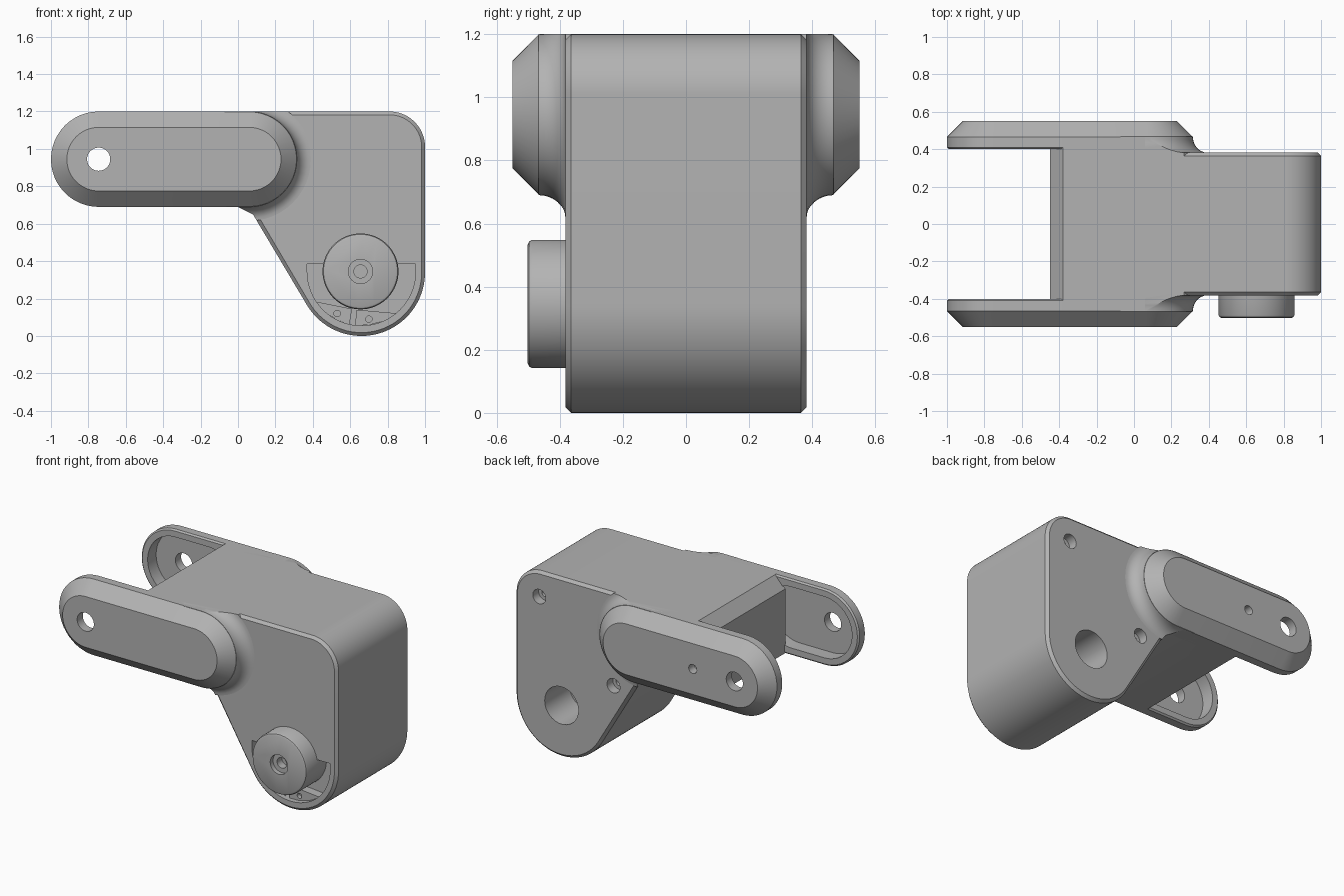
import bpy, bmesh, math
from math import cos, sin, radians, pi

if "Cube" in bpy.data.objects:
    bpy.data.objects.remove(bpy.data.objects["Cube"])

grey = bpy.data.materials.new("plain grey")
grey.diffuse_color = (0.45, 0.45, 0.45, 1)
grey.use_nodes = True
grey.node_tree.nodes["Principled BSDF"].inputs["Base Color"].default_value = grey.diffuse_color


def loft(name, rings):
    """Closed solid from (y, [(x, z), ...]) sections of equal length."""
    bm = bmesh.new()
    rows = [[bm.verts.new((x, y, z)) for x, z in pts] for y, pts in rings]
    n = len(rows[0])
    for a, b in zip(rows, rows[1:]):
        for i in range(n):
            bm.faces.new((a[i], a[(i + 1) % n], b[(i + 1) % n], b[i]))
    bm.faces.new(rows[0])
    bm.faces.new(rows[-1])
    bmesh.ops.recalc_face_normals(bm, faces=bm.faces)
    me = bpy.data.meshes.new(name)
    bm.to_mesh(me)
    bm.free()
    ob = bpy.data.objects.new(name, me)
    me.materials.append(grey)
    bpy.context.collection.objects.link(ob)
    return ob


def prism(name, pts, y0, y1):
    return loft(name, [(y0, pts), (y1, pts)])


def arc(cx, cz, r, a0, a1, n=24):
    return [(cx + r * cos(radians(a0 + (a1 - a0) * i / n)),
             cz + r * sin(radians(a0 + (a1 - a0) * i / n))) for i in range(n + 1)]


def circle(cx, cz, r, n=40):
    return arc(cx, cz, r, 0, 360 * (n - 1) / n, n - 1)


def stadium(x0, x1, z, r):
    return arc(x1, z, r, -90, 90) + arc(x0, z, r, 90, 270)


def boolean(ob, cutter, op='DIFFERENCE'):
    """Apply a boolean and discard the cutter."""
    bpy.context.view_layer.objects.active = ob
    m = ob.modifiers.new("cut", 'BOOLEAN')
    m.operation, m.solver, m.object = op, 'EXACT', cutter
    bpy.ops.object.modifier_apply(modifier=m.name)
    bpy.data.objects.remove(cutter)


def smooth(ob, angle=28):
    bpy.ops.object.select_all(action='DESELECT')
    ob.select_set(True)
    bpy.context.view_layer.objects.active = ob
    bpy.ops.object.shade_smooth_by_angle(angle=radians(angle))


HUB = (0.655, 0.345)      # disc axis
PIV = (-0.745, 0.945)     # arm pivot axis
AR = 0.255                # arm radius


def body_outline(d=0.0):
    """Bracket side profile, inset by d."""
    return (arc(0.66, 0.34, 0.34 - d, 211.1, 360, 40)
            + arc(0.81, 1.01, 0.19 - d, 0, 90)
            + [(-0.3, 1.2 - d), (-0.3, 0.69 + d), (0.0 + d, 0.69 + d), (0.08 + d, 0.65 + d / 2)])


# main body with chamfered side edges
body = loft("body", [(-0.382, body_outline(0.018)), (-0.364, body_outline()),
                     (0.364, body_outline()), (0.382, body_outline(0.018))])

# half-round pocket around the disc
boolean(body, prism("pocket_cutter", arc(0.66, 0.345, 0.29, 180, 360, 40)
                    + [(0.95, 0.385), (0.37, 0.385)], -0.5, -0.29))
# bearing opening at the back
boolean(body, prism("bearing_cutter", circle(*HUB, 0.125), 0.12, 0.5))
# stepped screw holes at the back
for x, z in ((0.82, 1.03), (0.27, 0.58)):
    boolean(body, prism("head_cutter", circle(x, z, 0.048), 0.32, 0.5))
    boolean(body, prism("shank_cutter", circle(x, z, 0.024), 0.22, 0.5))
smooth(body)

# sloped step and small pins on the pocket floor
step = prism("pocket_step", [(0.41, 0.185), (0.61, 0.145), (0.595, 0.06), (0.53, 0.085), (0.46, 0.13)],
             -0.35, -0.28)
step_right = prism("pocket_step_right", [(0.635, 0.14), (0.86, 0.12), (0.78, 0.08), (0.70, 0.058), (0.625, 0.056)],
                   -0.35, -0.28)
for ob, x, z in ((step, 0.53, 0.12), (step_right, 0.70, 0.09)):
    boolean(ob, prism("pin_cutter", circle(x, z, 0.017, 20), -0.4, -0.32))

# disc with stepped centre hole
R = 0.203
disc = loft("output_disc", [(-0.502, circle(*HUB, R - 0.015, 64)), (-0.497, circle(*HUB, R - 0.005, 64)),
                            (-0.487, circle(*HUB, R, 64)), (-0.27, circle(*HUB, R, 64))])
boolean(disc, prism("hub_cutter", circle(*HUB, 0.065), -0.6, -0.472))
boolean(disc, prism("hub_core_cutter", circle(*HUB, 0.035), -0.6, -0.42))
smooth(disc)

# block joining the arms, with a chamfered inner edge
block = prism("arm_block", [(-0.38, 1.2), (0.06, 1.2), (0.06, 0.69), (-0.45, 0.69), (-0.45, 1.12)],
              -0.41, 0.41)

for s, side in ((-1, "front"), (1, "back")):
    # arm: rounded bar with a wide outer chamfer
    bar = lambda r: stadium(PIV[0], 0.06, PIV[1], r)
    arm = loft(side + "_arm", [(s * 0.40, bar(AR - 0.01)), (s * 0.41, bar(AR)),
                               (s * 0.465, bar(AR)), (s * 0.55, bar(AR - 0.085))])
    # inner recess and pivot hole
    boolean(arm, prism("recess_cutter", stadium(PIV[0], -0.5, PIV[1], 0.205), s * 0.3, s * 0.49))
    boolean(arm, prism("pivot_cutter", circle(*PIV, 0.062), s * 0.3, s * 0.7))
    if s > 0:
        boolean(arm, prism("small_cutter", circle(-0.435, PIV[1], 0.03), 0.45, 0.7))
    smooth(arm)

    # concave fillet blending the arm root into the body
    rings = [(s * 0.36, stadium(-0.05, 0.06, PIV[1], AR + 0.075))]
    for i in range(9):
        a = i / 8 * pi / 2
        rings.append((s * (0.467 - 0.085 * cos(a)),
                      stadium(-0.05, 0.06, PIV[1], AR + 0.075 * (1 - sin(a)))))
    fillet = loft(side + "_arm_fillet", rings)
    boolean(fillet, prism("fillet_clip", body_outline(), -0.7, 0.7), 'INTERSECT')
    smooth(fillet)
